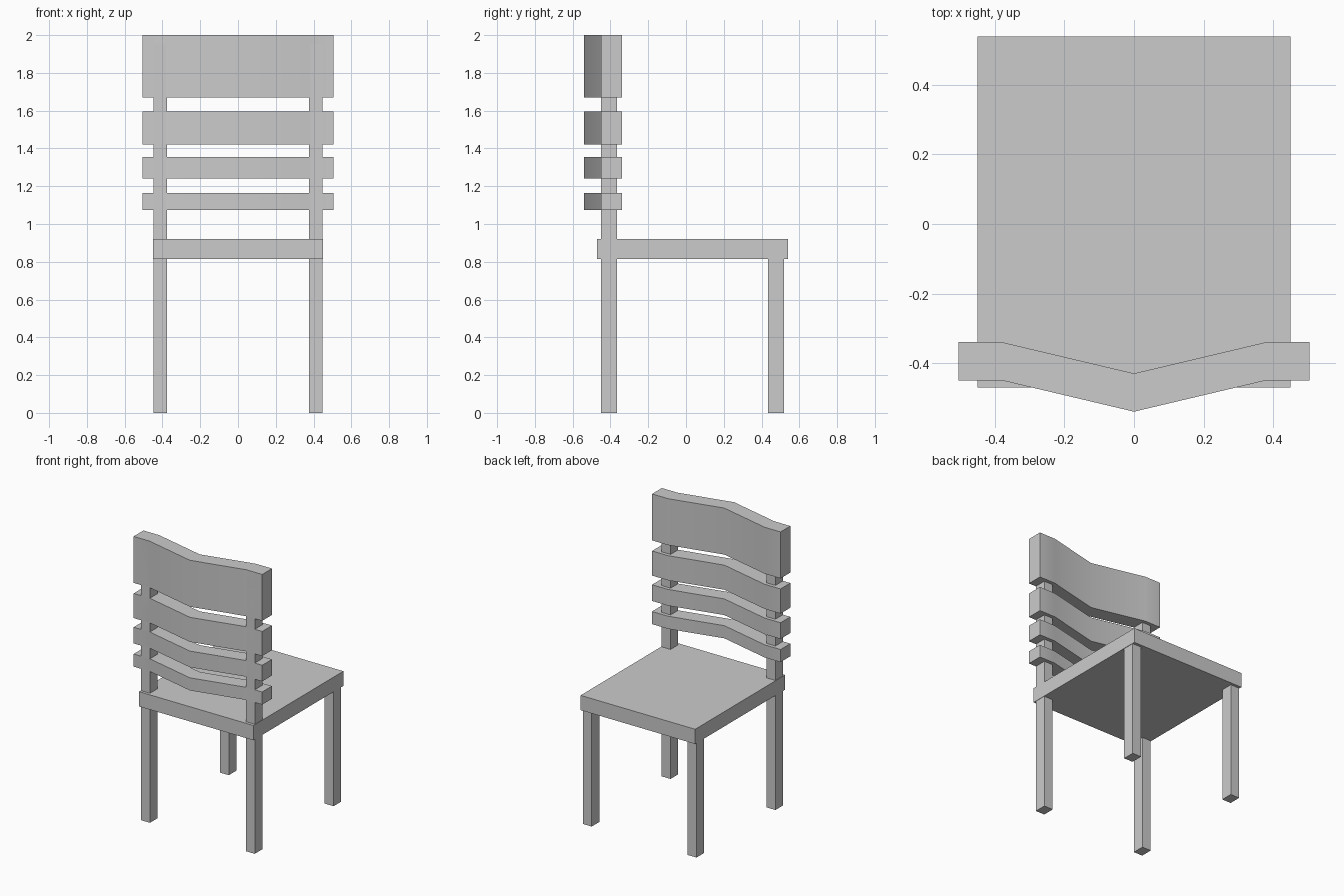
import bpy, bmesh

if "Cube" in bpy.data.objects:
    bpy.data.objects.remove(bpy.data.objects["Cube"])


def prism(name, outline, z0, z1):
    """Extrude a plan-view outline upward from z0 to z1."""
    bm = bmesh.new()
    base = bm.faces.new([bm.verts.new((x, y, z0)) for x, y in outline])
    top = bmesh.ops.extrude_face_region(bm, geom=[base])["geom"]
    verts = [v for v in top if isinstance(v, bmesh.types.BMVert)]
    bmesh.ops.translate(bm, verts=verts, vec=(0, 0, z1 - z0))
    bmesh.ops.recalc_face_normals(bm, faces=bm.faces)
    mesh = bpy.data.meshes.new(name)
    bm.to_mesh(mesh)
    bm.free()
    obj = bpy.data.objects.new(name, mesh)
    bpy.context.collection.objects.link(obj)
    return obj


def box(name, x0, x1, y0, y1, z0, z1):
    return prism(name, [(x0, y0), (x1, y0), (x1, y1), (x0, y1)], z0, z1)


SEAT_BOTTOM, SEAT_TOP = 0.815, 0.92

# Seat board
box("seat", -0.45, 0.45, -0.47, 0.54, SEAT_BOTTOM, SEAT_TOP)

# Front legs, and rear legs that run up as the backrest posts
for name, y0, y1, top in (("front_leg", 0.435, 0.52, SEAT_BOTTOM),
                          ("back_post", -0.45, -0.365, 1.95)):
    leg = box(name, 0.377, 0.447, y0, y1, 0, top)
    mirror = leg.modifiers.new("Mirror", "MIRROR")
    mirror.use_axis = (True, False, False)

# Bowed backrest slats, growing taller towards the top
bow = [(-0.505, -0.45), (-0.38, -0.45), (0, -0.54), (0.38, -0.45), (0.505, -0.45)]
outline = bow + [(x, y + 0.11) for x, y in reversed(bow)]
for name, z0, z1 in (("lower_slat", 1.075, 1.165), ("middle_slat", 1.24, 1.355),
                     ("upper_slat", 1.42, 1.595), ("top_rail", 1.67, 2.0)):
    slat = prism(name, outline, z0, z1)
    bpy.ops.object.select_all(action="DESELECT")
    slat.select_set(True)
    bpy.context.view_layer.objects.active = slat
    bpy.ops.object.shade_smooth_by_angle()
